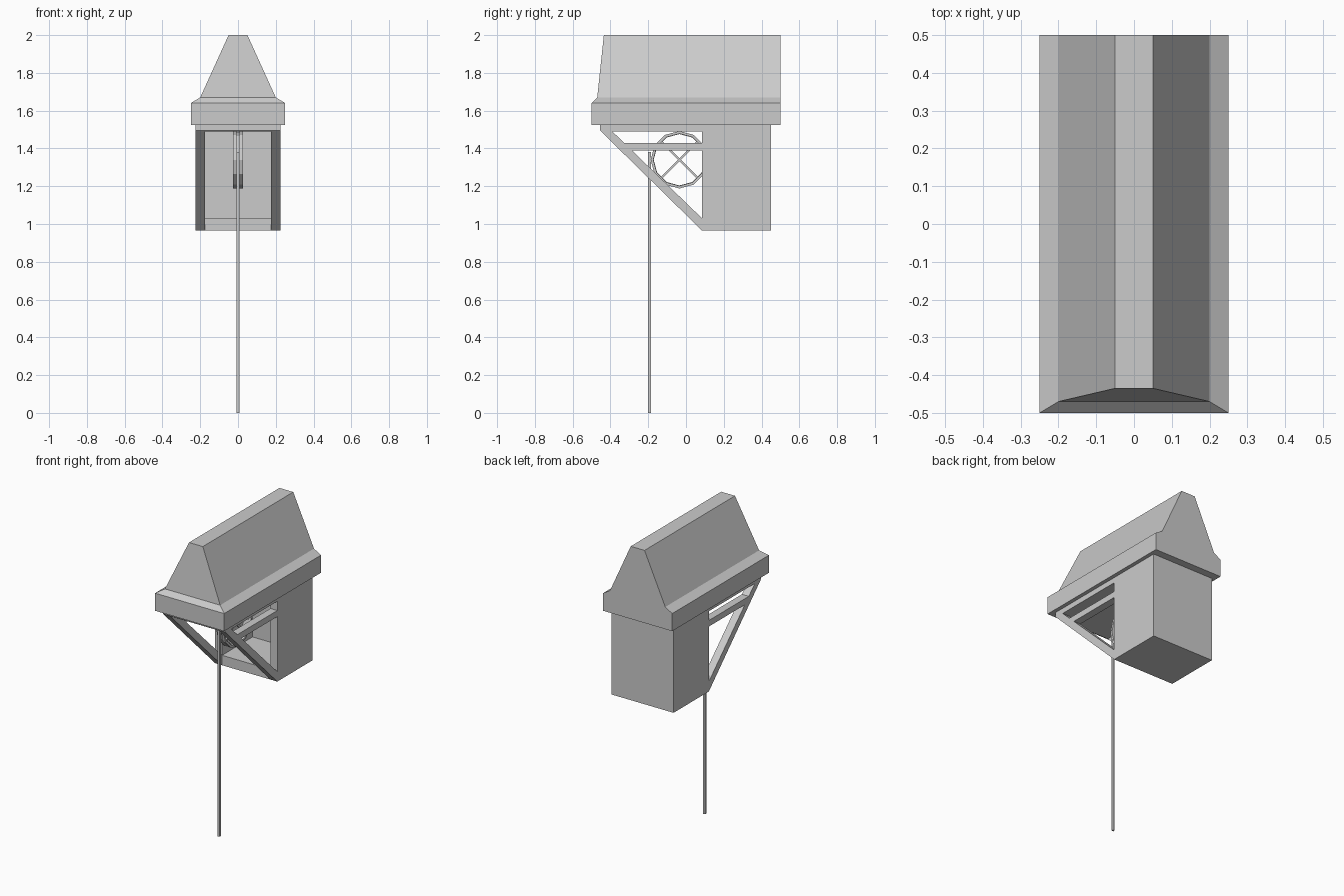
import bpy, bmesh, math
from mathutils import Matrix, Vector

cube = bpy.data.objects.get("Cube")
if cube:
    bpy.data.objects.remove(cube, do_unlink=True)

grey = bpy.data.materials.new("plain grey")
grey.use_nodes = True
grey.diffuse_color = (0.6, 0.6, 0.6, 1)
grey.node_tree.nodes["Principled BSDF"].inputs["Base Color"].default_value = (0.6, 0.6, 0.6, 1)


def finish(name, bm):
    bmesh.ops.recalc_face_normals(bm, faces=bm.faces)
    mesh = bpy.data.meshes.new(name)
    bm.to_mesh(mesh)
    bm.free()
    mesh.materials.append(grey)
    obj = bpy.data.objects.new(name, mesh)
    bpy.context.scene.collection.objects.link(obj)
    return obj


def prism(name, profile, x0, x1):
    """Extrude a (y, z) outline from x0 to x1."""
    bm = bmesh.new()
    face = bm.faces.new([bm.verts.new((x0, y, z)) for y, z in profile])
    new = bmesh.ops.extrude_face_region(bm, geom=[face])["geom"]
    bmesh.ops.translate(bm, vec=(x1 - x0, 0, 0),
                        verts=[v for v in new if isinstance(v, bmesh.types.BMVert)])
    return finish(name, bm)


def box(name, x0, x1, y0, y1, z0, z1):
    return prism(name, [(y0, z0), (y1, z0), (y1, z1), (y0, z1)], x0, x1)


def ring(name, centre, outer, inner, x0, x1, sides=12):
    """Flat-sided hoop around the x axis."""
    bm = bmesh.new()
    loops = []
    for i in range(sides):
        a = 2 * math.pi * i / sides
        loops.append([bm.verts.new((x, centre[0] + r * math.cos(a), centre[1] + r * math.sin(a)))
                      for r, x in ((outer, x0), (outer, x1), (inner, x1), (inner, x0))])
    for i, loop in enumerate(loops):
        nxt = loops[(i + 1) % sides]
        for k in range(4):
            j = (k + 1) % 4
            bm.faces.new((loop[k], loop[j], nxt[j], nxt[k]))
    return finish(name, bm)


# Roof: stacked rectangles, vertical at the back
bm = bmesh.new()
levels = []
for half, front, z in ((0.25, -0.5, 1.525), (0.25, -0.5, 1.64), (0.2, -0.47, 1.67), (0.05, -0.435, 2.0)):
    levels.append([bm.verts.new(p) for p in
                   ((-half, front, z), (half, front, z), (half, 0.5, z), (-half, 0.5, z))])
bm.faces.new(levels[0])
bm.faces.new(levels[-1])
for low, high in zip(levels, levels[1:]):
    for k in range(4):
        j = (k + 1) % 4
        bm.faces.new((low[k], low[j], high[j], high[k]))
finish("roof", bm)

# Ceiling plate and open-fronted housing
prism("ceiling", [(-0.455, 1.525), (-0.455, 1.495), (-0.45, 1.49), (0.45, 1.49), (0.45, 1.525)],
      -0.225, 0.225)
box("housing_floor", -0.225, 0.225, 0.085, 0.45, 0.965, 1.03)
box("housing_back", -0.225, 0.225, 0.4, 0.45, 1.03, 1.49)

# Side walls with braced triangular brackets
for side, s in (("left", 1), ("right", -1)):
    a, b = 0.175 * s, 0.225 * s
    box(side + "_wall", a, b, 0.085, 0.4, 1.03, 1.49)
    prism(side + "_diagonal_brace",
          [(-0.45, 1.49), (0.085, 0.965), (0.085, 1.03), (-0.39, 1.49)], a, b)
    prism(side + "_cross_beam", [(-0.328, 1.43), (-0.287, 1.39), (0.085, 1.39), (0.085, 1.43)], a, b)

# Grooved pulley wheel with crossed spokes
hub = (-0.035, 1.34)
for side, s in (("left", 1), ("right", -1)):
    ring(side + "_wheel_rim", hub, 0.152, 0.138, 0.008 * s, 0.026 * s)
ring("wheel_groove", hub, 0.144, 0.136, -0.008, 0.008)
for name, angle in (("rising_spoke", 45), ("falling_spoke", -45)):
    spoke = box(name, -0.006, 0.006, -0.138, 0.138, -0.006, 0.006)
    spoke.data.transform(Matrix.Translation(Vector((0, *hub)))
                         @ Matrix.Rotation(math.radians(angle), 4, 'X'))

# Hanging rope
box("rope", -0.007, 0.007, -0.2, -0.186, 0, 1.38)
